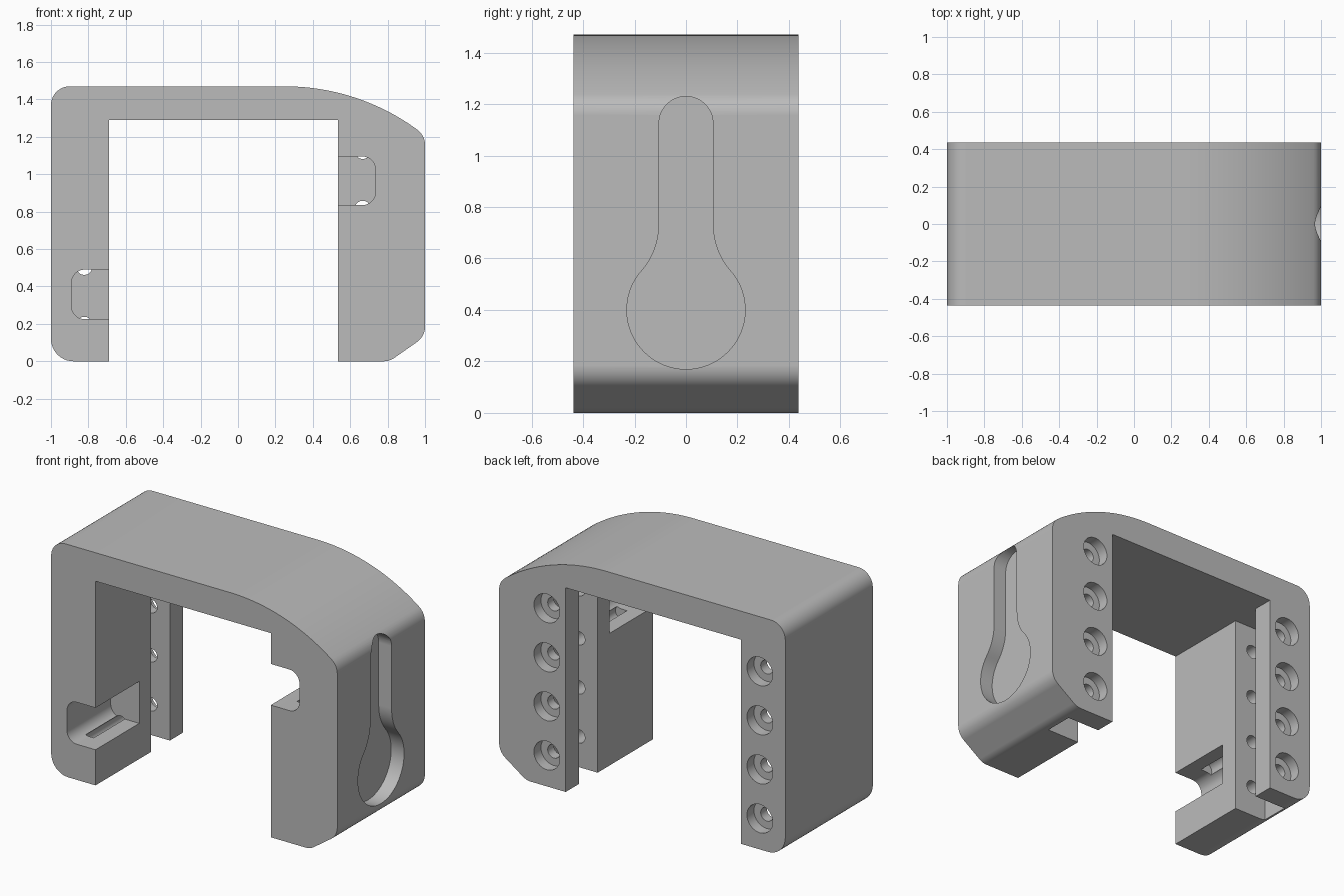
import bpy, bmesh
from math import sin, cos, pi, sqrt, atan2, radians
from mathutils import Vector

cube = bpy.data.objects.get("Cube")
if cube:
    bpy.data.objects.remove(cube, do_unlink=True)

HALF_DEPTH = 0.437
LEFT_IN, RIGHT_IN = -0.69, 0.535     # inner faces of the two legs
TOP, UNDER = 1.47, 1.29
PLATE_Y, BLOCK_Y = 0.305, 0.118      # slot between back plate and main block
SLOT = 0.23                          # slot depth into each leg
HOLE_Z = [0.195 + 0.31 * i for i in range(4)]


def arc(cx, cy, r, a0, a1, n):
    return [(cx + r * cos(a0 + (a1 - a0) * i / n),
             cy + r * sin(a0 + (a1 - a0) * i / n)) for i in range(n + 1)]


def rounded(corners, n=10):
    """Polygon from (u, v, radius) corners with tangent arcs."""
    out = []
    for i, (u, v, r) in enumerate(corners):
        p = Vector((u, v))
        if not r:
            out.append((u, v))
            continue
        a = (Vector(corners[i - 1][:2]) - p).normalized()
        b = (Vector(corners[(i + 1) % len(corners)][:2]) - p).normalized()
        half = a.angle(b) / 2
        centre = p + (a + b).normalized() * r / sin(half)
        reach = r * cos(half) / sin(half)
        s, e = p + a * reach - centre, p + b * reach - centre
        a0 = atan2(s.y, s.x)
        sweep = (atan2(e.y, e.x) - a0 + pi) % (2 * pi) - pi
        out += arc(centre.x, centre.y, r, a0, a0 + sweep, n)
    return out


def prism(name, outline, axis, lo, hi):
    """Extrude an outline along x (outline in y, z) or y (outline in x, z)."""
    def place(u, v, w):
        return (w, u, v) if axis == "x" else (u, w, v)
    bm = bmesh.new()
    face = bm.faces.new([bm.verts.new(place(u, v, lo)) for u, v in outline])
    new = bmesh.ops.extrude_face_region(bm, geom=[face])["geom"]
    shift = Vector(place(0, 0, hi - lo))
    bmesh.ops.translate(bm, vec=shift,
                        verts=[g for g in new if isinstance(g, bmesh.types.BMVert)])
    bmesh.ops.recalc_face_normals(bm, faces=bm.faces[:])
    mesh = bpy.data.meshes.new(name)
    bm.to_mesh(mesh)
    bm.free()
    ob = bpy.data.objects.new(name, mesh)
    bpy.context.collection.objects.link(ob)
    return ob


# Bracket body with a sloping curved shoulder
R = 1.2
shoulder = [(0.25 + 0.69 * i / 20) for i in range(21)]
shoulder = [(x, TOP - R + sqrt(R * R - (x - 0.25) ** 2), 0) for x in shoulder]
outline = [(LEFT_IN, 0, 0), (-1, 0, 0.12), (-1, TOP, 0.1)] + shoulder + [
    (1, 1.207, 0.1), (1, 0.133, 0.1), (0.81, 0, 0.1),
    (RIGHT_IN, 0, 0), (RIGHT_IN, UNDER, 0), (LEFT_IN, UNDER, 0)]
bracket = prism("bracket_body", rounded(outline), "y", -HALF_DEPTH, HALF_DEPTH)

cutters = []
for side, inner, z0, z1 in ((-1, LEFT_IN, 0.225, 0.49), (1, RIGHT_IN, 0.835, 1.095)):
    mouth, end = inner - side * 0.1, inner + side * 0.2
    # Front notch, open to the inside
    cutters.append(prism("notch_cutter", rounded(
        [(mouth, z0, 0), (end, z0, 0.07), (end, z1, 0.07), (mouth, z1, 0)]),
        "y", -0.6, 0.0))
    # Vertical slot behind the main block
    wall = inner + side * SLOT
    cutters.append(prism("slot_cutter", [
        (mouth, -0.1), (wall, -0.1), (wall, UNDER), (mouth, UNDER)],
        "y", BLOCK_Y, PLATE_Y))
    # Counterbored screw holes from the back
    for z in HOLE_Z:
        x = inner + side * 0.132
        for r, y in ((0.043, -0.31), (0.09, HALF_DEPTH - 0.07)):
            cutters.append(prism("hole_cutter", arc(x, z, r, 0, 2 * pi, 32)[:-1],
                                 "y", y, 0.6))

# Keyhole pocket in the outer face
BLEND_Y, BLEND_Z, BLEND_R = 0.373, 0.73, 0.268
meet = atan2(BLEND_Z - 0.4, BLEND_Y)
half = (arc(0, 0.4, 0.23, -pi / 2, meet, 24)
        + arc(BLEND_Y, BLEND_Z, BLEND_R, pi + meet, pi, 8)[1:]
        + arc(0, 1.125, 0.105, 0, pi / 2, 10))
keyhole = half + [(-u, v) for u, v in reversed(half[1:-1])]
cutters.append(prism("keyhole_cutter", keyhole, "x", 0.91, 1.1))

# Apply every cut, then drop the cutters
bpy.ops.object.select_all(action="DESELECT")
bpy.context.view_layer.objects.active = bracket
bracket.select_set(True)
for cutter in cutters:
    cutter.hide_render = True
    mod = bracket.modifiers.new("cut", "BOOLEAN")
    mod.operation, mod.solver, mod.object = "DIFFERENCE", "EXACT", cutter
    bpy.ops.object.modifier_apply(modifier=mod.name)
    bpy.data.objects.remove(cutter, do_unlink=True)

# Finish: shading and colour
bpy.ops.object.shade_smooth_by_angle(angle=radians(30))
bracket.modifiers.new("even_normals", "WEIGHTED_NORMAL").keep_sharp = True
grey = bpy.data.materials.new("plain_grey")
grey.use_nodes = True
colour = (0.5, 0.5, 0.5, 1)
grey.diffuse_color = colour
grey.node_tree.nodes["Principled BSDF"].inputs["Base Color"].default_value = colour
bracket.data.materials.clear()
bracket.data.materials.append(grey)
